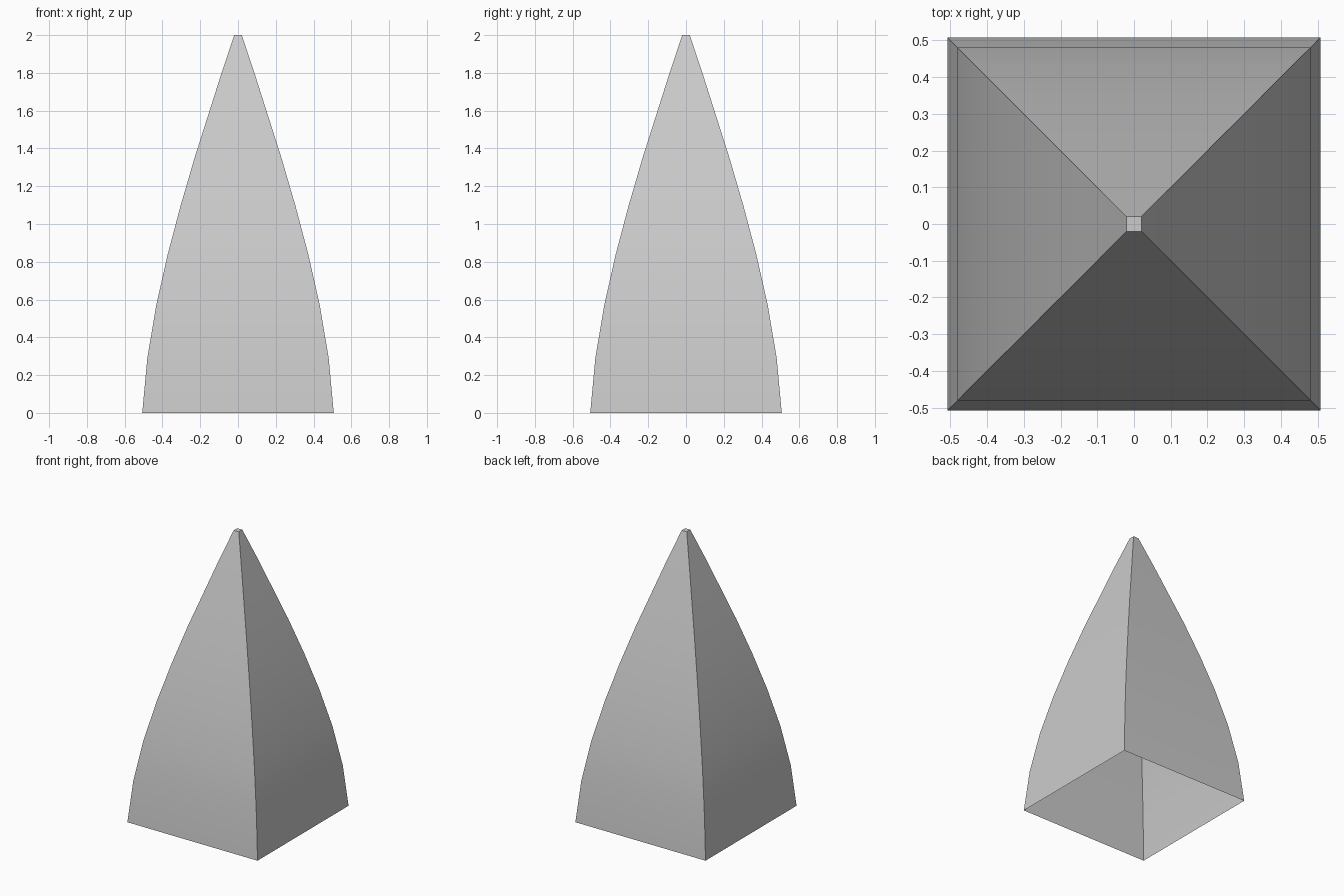
import bpy
import bmesh

cube = bpy.data.objects.get("Cube")
if cube:
    bpy.data.objects.remove(cube, do_unlink=True)

# Plain grey material
grey = bpy.data.materials.new("light grey")
grey.use_nodes = True
colour = (0.6, 0.6, 0.6, 1)
grey.diffuse_color = colour
grey.node_tree.nodes["Principled BSDF"].inputs["Base Color"].default_value = colour

# Half width and height of each square ring, from the base to the tip
profile = [(0.507, 0), (0.48, 0.29), (0.433, 0.57), (0.372, 0.84),
           (0.303, 1.1), (0.23, 1.35), (0.16, 1.57), (0.09, 1.79), (0.02, 2)]
corners = [(-1, -1), (1, -1), (1, 1), (-1, 1)]

# Curved four-sided spire shell: open below, small flat cap on top
bm = bmesh.new()
rings = [[bm.verts.new((x * w, y * w, z)) for x, y in corners] for w, z in profile]
for low, high in zip(rings, rings[1:]):
    for i in range(4):
        j = (i + 1) % 4
        bm.faces.new((low[i], low[j], high[j], high[i]))
bm.faces.new(rings[-1])

mesh = bpy.data.meshes.new("spire_shell")
bm.to_mesh(mesh)
bm.free()
mesh.materials.append(grey)
spire = bpy.data.objects.new("spire_shell", mesh)
bpy.context.collection.objects.link(spire)

# Smooth along the curve, crisp at the corners and cap
bpy.ops.object.select_all(action="DESELECT")
spire.select_set(True)
bpy.context.view_layer.objects.active = spire
bpy.ops.object.shade_smooth_by_angle(angle=0.52)
